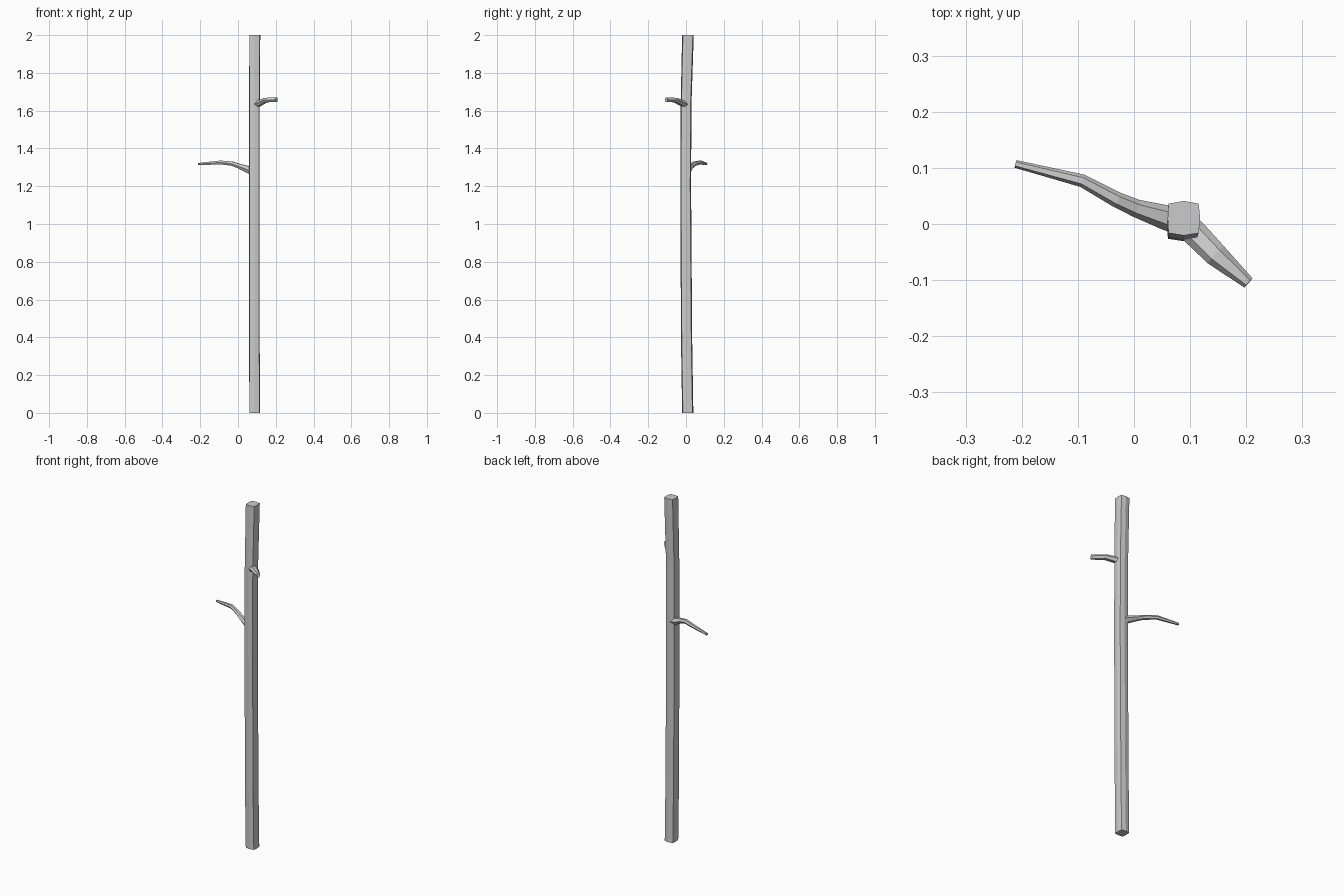
import bpy, bmesh, math
from mathutils import Vector

if "Cube" in bpy.data.objects:
    bpy.data.objects.remove(bpy.data.objects["Cube"])

# Squarish eight-sided section for the trunk, six-sided for the twigs
TRUNK = [(1, 0), (.9, .9), (0, 1.07), (-.95, .9), (-1, 0), (-.95, -.9), (0, -1.05), (.9, -.9)]
TWIG = [(math.cos(i * math.pi / 3), math.sin(i * math.pi / 3) / .87) for i in range(6)]


def tube(name, path, section):
    """Loft a section along (x, y, z, half width, half height) points."""
    bm = bmesh.new()
    pts = [Vector(p[:3]) for p in path]
    rings = []
    for i, p in enumerate(path):
        t = (pts[min(i + 1, len(pts) - 1)] - pts[max(i - 1, 0)]).normalized()
        if abs(t.z) > .9:
            side, up = Vector((1, 0, 0)), Vector((0, 1, 0))
        else:
            side = t.cross(Vector((0, 0, 1))).normalized()
            up = side.cross(t)
        rings.append([bm.verts.new(pts[i] + side * u * p[3] + up * v * p[4]) for u, v in section])
    n = len(section)
    for a, b in zip(rings, rings[1:]):
        for k in range(n):
            bm.faces.new((a[k], a[(k + 1) % n], b[(k + 1) % n], b[k]))
    bm.faces.new(rings[0][::-1])
    bm.faces.new(rings[-1])
    bmesh.ops.recalc_face_normals(bm, faces=bm.faces)
    mesh = bpy.data.meshes.new(name)
    bm.to_mesh(mesh)
    bm.free()
    obj = bpy.data.objects.new(name, mesh)
    bpy.context.collection.objects.link(obj)
    return obj


# Slightly bowed trunk
tube("trunk", [(.088, .009, 0, .028, .028), (.087, .003, .37, .028, .028),
               (.087, -.002, 1.2, .028, .027), (.087, 0, 1.63, .028, .027),
               (.089, .01, 2, .029, .029)], TRUNK)

# Long drooping twig on the left
tube("long_branch", [(.085, .003, 1.275, .024, .021), (.055, .012, 1.288, .022, .018),
                     (.004, .028, 1.307, .016, .012), (-.03, .043, 1.319, .014, .011),
                     (-.092, .077, 1.326, .0115, .01), (-.211, .107, 1.317, .007, .006)], TWIG)

# Short twig on the right
tube("short_branch", [(.088, .002, 1.629, .023, .017), (.108, -.016, 1.637, .023, .015),
                      (.146, -.055, 1.656, .021, .012), (.204, -.105, 1.658, .011, .012)], TWIG)
